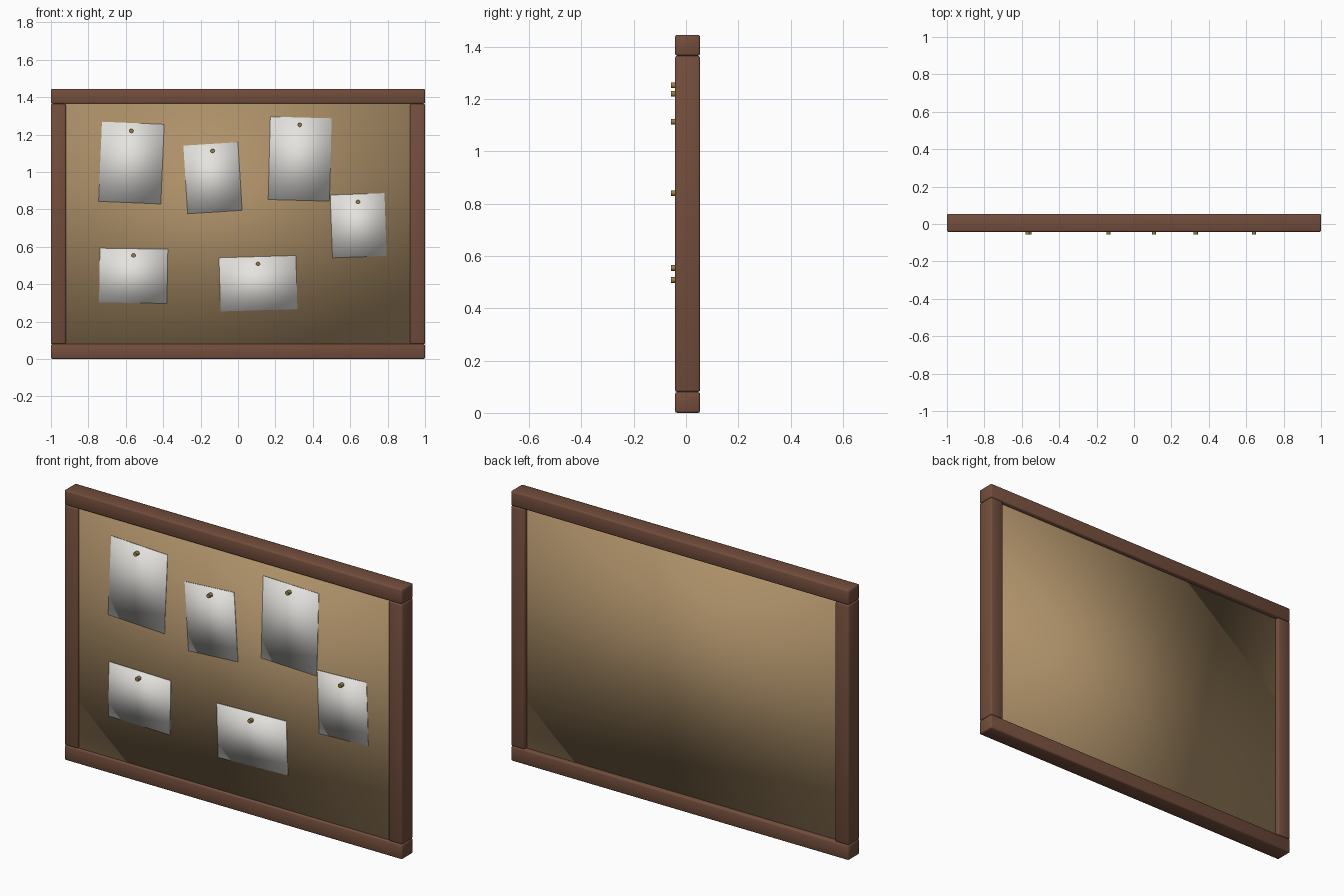
import bpy, math

if "Cube" in bpy.data.objects:
    bpy.data.objects.remove(bpy.data.objects["Cube"])


def material(name, rgb):
    m = bpy.data.materials.new(name)
    m.diffuse_color = (*rgb, 1)
    m.use_nodes = True
    m.node_tree.nodes["Principled BSDF"].inputs["Base Color"].default_value = m.diffuse_color
    return m


WOOD = material("brown_wood", (0.17, 0.075, 0.045))
CORK = material("cork", (0.42, 0.28, 0.14))
PAPER = material("paper", (0.78, 0.77, 0.74))
BRASS = material("brass", (0.35, 0.21, 0.06))


def finish(ob, name, mat):
    ob.name = name
    ob.data.materials.append(mat)
    return ob


def box(name, loc, size, mat, turn=0, bevel=0):
    bpy.ops.mesh.primitive_cube_add(size=1, location=loc)
    ob = finish(bpy.context.object, name, mat)
    ob.scale = size
    bpy.ops.object.transform_apply(location=False, rotation=False, scale=True)
    ob.rotation_euler.y = math.radians(turn)
    if bevel:
        mod = ob.modifiers.new("rounded_edges", "BEVEL")
        mod.width = bevel
        mod.segments = 2
    bpy.ops.object.shade_smooth()
    return ob


W, H, RAIL = 2.0, 1.445, 0.08
Y_MID, DEPTH = 0.006, 0.096

# frame: full-width rails with stiles between them
for name, z in (("bottom_rail", RAIL / 2), ("top_rail", H - RAIL / 2)):
    box(name, (0, Y_MID, z), (W, DEPTH, RAIL), WOOD, bevel=0.008)
for name, s in (("left_stile", -1), ("right_stile", 1)):
    box(name, (s * (W - RAIL) / 2, Y_MID, H / 2),
        (RAIL, DEPTH, H - 2 * RAIL), WOOD, bevel=0.008)

# cork panel, set deeper at the back than at the front
box("cork_board", (0, 0, H / 2), (W - RAIL, 0.06, H - RAIL), CORK)

# notes: x, z, width, height, tilt in degrees, pin x, pin z
NOTES = [
    (-0.570, 1.049, 0.333, 0.426, 2.4, -0.570, 1.220),
    (-0.135, 0.968, 0.292, 0.365, -3.6, -0.136, 1.113),
    (0.331, 1.070, 0.328, 0.443, 1.5, 0.330, 1.252),
    (0.644, 0.714, 0.290, 0.336, -2.0, 0.642, 0.840),
    (-0.559, 0.445, 0.363, 0.290, 0.9, -0.559, 0.554),
    (0.108, 0.404, 0.411, 0.287, -1.7, 0.107, 0.508),
]
for i, (x, z, w, h, turn, px, pz) in enumerate(NOTES, 1):
    # each later note sits a hair further forward so overlaps stay clean
    box(f"paper_note_{i}", (x, -0.032 - i * 0.0002, z), (w, 0.004, h), PAPER, turn)
    # pin head standing out from the note
    bpy.ops.mesh.primitive_cylinder_add(vertices=12, radius=0.011, depth=0.027,
                                        location=(px, -0.0435, pz),
                                        rotation=(math.pi / 2, 0, 0))
    finish(bpy.context.object, f"pin_{i}", BRASS)
    bpy.ops.object.shade_smooth_by_angle(angle=math.radians(40))
